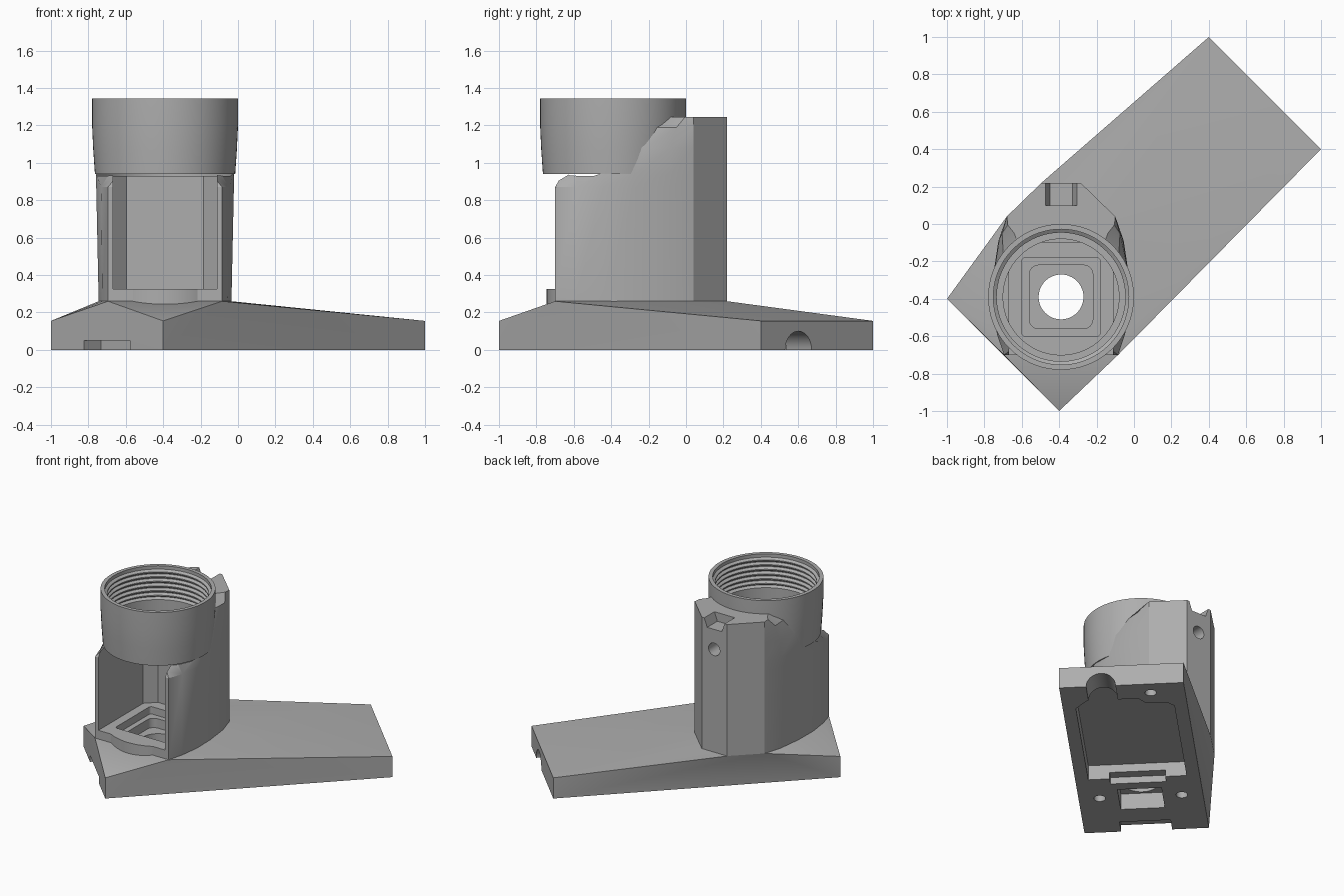
import bpy, bmesh, math
from mathutils import Matrix, Vector

cube = bpy.data.objects.get("Cube")
if cube:
    bpy.data.objects.remove(cube, do_unlink=True)

grey = bpy.data.materials.new("plain_grey")
grey.use_nodes = True
grey.diffuse_color = (0.42, 0.42, 0.42, 1)
grey.node_tree.nodes["Principled BSDF"].inputs["Base Color"].default_value = (0.42, 0.42, 0.42, 1)

CENTRE = Matrix.Translation((-0.39, -0.39, 0))    # axis of the tower
DIAGONAL = Matrix.Rotation(math.pi / 4, 4, "Z")   # long direction of the base


def finish(name, bm, matrix=Matrix()):
    bm.transform(matrix)
    bmesh.ops.recalc_face_normals(bm, faces=bm.faces)
    mesh = bpy.data.meshes.new(name)
    bm.to_mesh(mesh)
    bm.free()
    mesh.materials.append(grey)
    obj = bpy.data.objects.new(name, mesh)
    bpy.context.collection.objects.link(obj)
    return obj


def loft(name, rings, matrix=Matrix()):
    """Skin a stack of equal rings of 3D points and cap both ends."""
    bm = bmesh.new()
    rows = [[bm.verts.new(p) for p in ring] for ring in rings]
    n = len(rows[0])
    for low, high in zip(rows, rows[1:]):
        for i in range(n):
            j = (i + 1) % n
            bm.faces.new((low[i], low[j], high[j], high[i]))
    bm.faces.new(rows[0])
    bm.faces.new(rows[-1])
    return finish(name, bm, matrix)


def prism(name, outline, z0, z1, matrix=Matrix()):
    return loft(name, [[(x, y, z) for x, y in outline] for z in (z0, z1)], matrix)


def circle(r, n=48, x=0, y=0):
    return [(x + r * math.cos(2 * math.pi * i / n), y + r * math.sin(2 * math.pi * i / n)) for i in range(n)]


def box(x0, x1, y0, y1):
    return [(x0, y0), (x1, y0), (x1, y1), (x0, y1)]


def round_square(half, r):
    pts = []
    for k in range(4):
        sx, sy = ((1, 1), (-1, 1), (-1, -1), (1, -1))[k]
        for i in range(7):
            a = math.pi / 2 * (k + i / 6)
            pts.append((sx * (half - r) + r * math.cos(a), sy * (half - r) + r * math.sin(a)))
    return pts


def mirrored(half):
    return half + [(-x, y) for x, y in reversed(half)]


def cut(cutter, *targets):
    for obj in targets:
        mod = obj.modifiers.new("cut", "BOOLEAN")
        mod.operation = "DIFFERENCE"
        mod.solver = "EXACT"
        mod.object = cutter
        bpy.context.view_layer.objects.active = obj
        bpy.ops.object.modifier_apply(modifier=mod.name)
    bpy.data.objects.remove(cutter, do_unlink=True)


# Tower body: one half outline per level, front corner first
levels = {
    0.26: [(.305, -.31), (.335, -.2), (.355, -.05), (.352, .12), (.33, .3), (.29, .43), (.105, .61)],
    0.87: [(.305, -.31), (.342, -.2), (.368, -.05), (.362, .12), (.335, .3), (.29, .43), (.105, .61)],
    0.94: [(.25, -.27), (.3, -.2), (.368, -.05), (.362, .12), (.335, .3), (.29, .43), (.105, .61)],
    1.08: [(.24, -.26), (.28, -.2), (.36, -.02), (.352, .17), (.33, .31), (.29, .43), (.105, .61)],
    1.19: [(.24, -.26), (.28, -.2), (.3, .1), (.31, .25), (.315, .34), (.29, .43), (.105, .61)],
    1.245: [(.2, -.2), (.2, -.1), (.2, .2), (.25, .34), (.285, .385), (.29, .43), (.105, .61)],
}
body = loft("tower_body", [[(x, y, z) for x, y in mirrored(h)] for z, h in levels.items()], CENTRE)

# Base plate: hull of the slanted slab and the foot of the tower
bm = bmesh.new()
for x, y in box(-.99, .99, -.424, .424):
    for z in (0, 0.155):
        bm.verts.new(DIAGONAL @ Vector((x, y, z)))
for x, y in mirrored(levels[0.26]):
    bm.verts.new(CENTRE @ Vector((x, y, 0.26)))
bmesh.ops.convex_hull(bm, input=bm.verts)
base = finish("base_plate", bm)

# Curved sill in front of the chamber
sill = prism("chamber_sill", circle(.355, 64), .24, .325, CENTRE)

# Threaded cup, turned from a closed profile
profile = [(.31, .94), (.375, .94), (.384, 1.07), (.39, 1.2), (.39, 1.345), (.362, 1.345)]
for i in range(6):
    z = 1.32 - i * 0.035
    profile += [(.362, z), (.344, z - .012), (.344, z - .02), (.362, z - .032)]
profile += [(.344, 1.1), (.344, 1.0), (.31, 1.0)]
bm = bmesh.new()
steps = 72
rows = [[bm.verts.new((r * math.cos(2 * math.pi * i / steps), r * math.sin(2 * math.pi * i / steps), z))
         for r, z in profile] for i in range(steps)]
for i in range(steps):
    a, b = rows[i], rows[(i + 1) % steps]
    for k in range(len(profile)):
        m = (k + 1) % len(profile)
        bm.faces.new((a[k], b[k], b[m], a[m]))
cup = finish("threaded_cup", bm, CENTRE)

# Chamber, bore and stepped floor recess
chamber = mirrored([(.277, -.6), (.277, .22), (.205, .29)])
cut(prism("chamber_cutter", chamber, .325, .94, CENTRE), body)
cut(prism("bore_cutter", circle(.365, 64), .93, 1.5, CENTRE), body)
cut(prism("recess_cutter", round_square(.21, .02), .27, .4, CENTRE), body, sill)
cut(prism("step_cutter", round_square(.17, .05), .2, .4, CENTRE), body, sill, base)
cut(prism("window_cutter", circle(.12), .05, .4, CENTRE), base)

# Nut slot and screw hole at the back of the tower
slot = [[(-.45, y, 1.18), (-.33, y, 1.18), (-.285, y, 1.3), (-.495, y, 1.3)] for y in (.1, .3)]
cut(loft("nut_slot_cutter", slot), body)
ALONG_Y = Matrix.Translation((-.388, 0, 1.03)) @ Matrix.Rotation(-math.pi / 2, 4, "X")
cut(prism("screw_cutter", circle(.047, 24), 0, .3, ALONG_Y), body)

# Underside pocket, openings and end notches
pocket = [(-.27, -.335), (.7, -.335), (.8, -.25), (.8, .1), (.74, .14), (.72, .3), (.68, .335), (-.27, .335)]
cut(prism("pocket_cutter", pocket, -.1, .11, DIAGONAL), base)
for name, outline, top in (
        ("latch_cutter", box(-.34, -.2, -.19, .19), .05),
        ("end_notch_cutter", box(-1.1, -.86, -.174, .174), .05),
        ("light_opening_cutter", box(-.69, -.42, -.15, .15), .12)):
    cut(prism(name, outline, -.1, top, DIAGONAL), base)
for u, v in ((-.53, -.28), (-.53, .28), (.87, .19)):
    cut(prism("screw_hole_cutter", circle(.04, 16, u, v), -.1, .08, DIAGONAL), base)
ALONG_U = DIAGONAL @ Matrix.Translation((0, -.14, 0)) @ Matrix.Rotation(math.pi / 2, 4, "Y")
cut(prism("cable_cutter", circle(.1, 32), .74, 1.1, ALONG_U), base)

# Smooth the round walls, keep the edges crisp
for obj in (base, body, sill, cup):
    bpy.ops.object.select_all(action="DESELECT")
    obj.select_set(True)
    bpy.context.view_layer.objects.active = obj
    bpy.ops.object.shade_smooth_by_angle(angle=math.radians(25))
